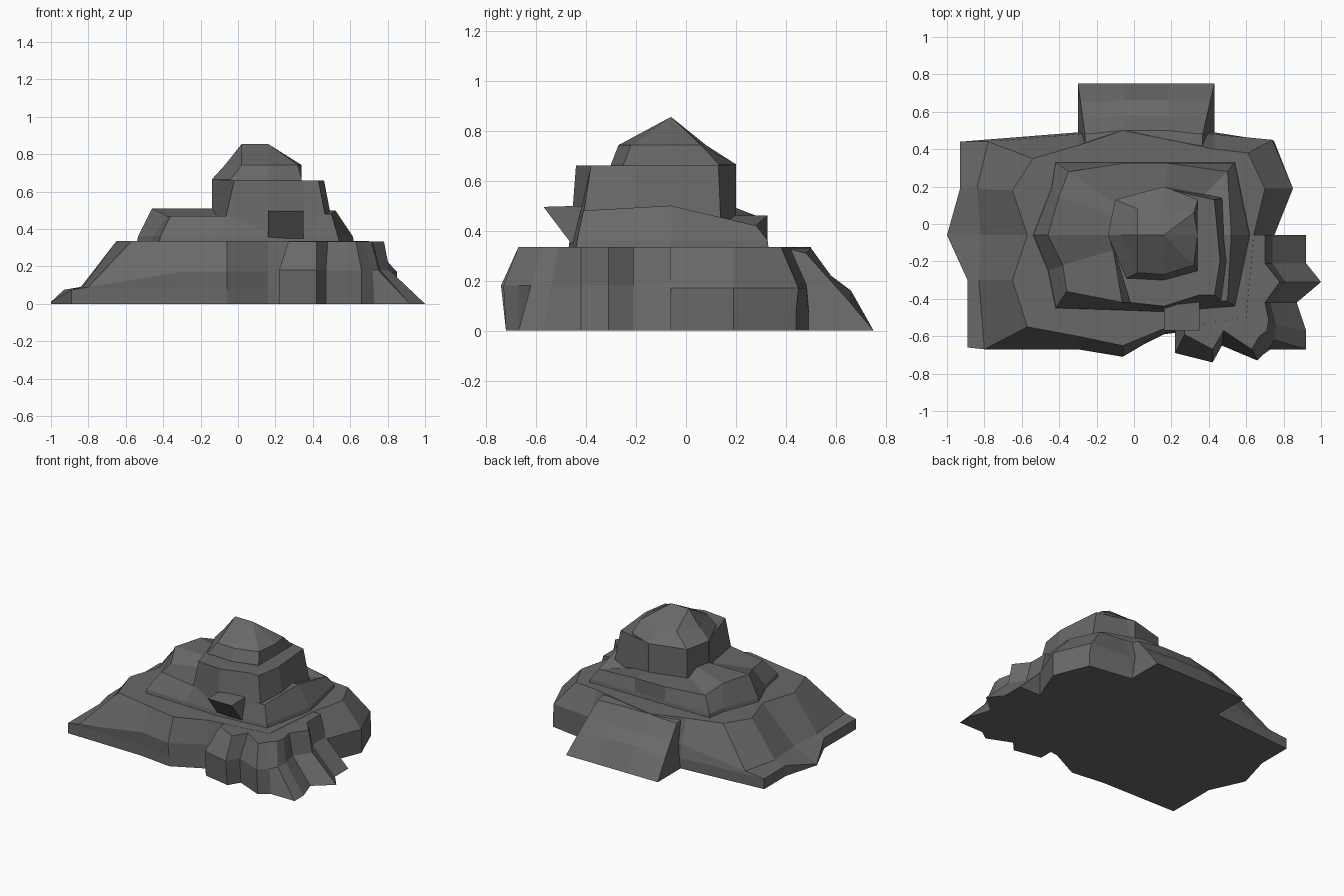
import bpy, bmesh

stone = bpy.data.materials.new("dark_stone")
stone.diffuse_color = (.14, .14, .14, 1)


def loft(name, rings, cap_top=True):
    """Skin a stack of equal-length rings of (x, y, z) points, capped at both ends."""
    bm = bmesh.new()
    vs = [[bm.verts.new(p) for p in r] for r in rings]
    n = len(rings[0])
    for a, b in zip(vs, vs[1:]):
        for i in range(n):
            j = (i + 1) % n
            bm.faces.new((a[i], a[j], b[j], b[i]))
    bm.faces.new(vs[0][::-1])
    if cap_top:
        bm.faces.new(vs[-1])
    bmesh.ops.remove_doubles(bm, verts=bm.verts[:], dist=0.001)
    bmesh.ops.recalc_face_normals(bm, faces=bm.faces[:])
    me = bpy.data.meshes.new(name)
    bm.to_mesh(me)
    bm.free()
    me.materials.append(stone)
    ob = bpy.data.objects.new(name, me)
    bpy.context.collection.objects.link(ob)
    return ob


def level(points, z):
    return [(x, y, z) for x, y in points]


# Broad rock base: footprint, low left ledge, mid break line, upper shoulder
foot = [(-1, -.06), (-.89, -.30), (-.89, -.66), (-.30, -.67), (-.06, -.70),
        (.16, -.59), (.66, -.52), (.75, -.06), (.85, .19), (.75, .44),
        (.43, .49), (-.06, .52), (-.30, .49), (-.93, .44), (-.93, .19)]
mid = [(-.82, -.06), (-.83, -.30), (-.80, -.67), (-.30, -.67), (-.06, -.71),
       (.16, -.58), (.66, -.52), (.75, -.06), (.85, .19), (.74, .45),
       (.43, .48), (-.06, .52), (-.30, .48), (-.78, .44), (-.84, .19)]
shoulder = [(-.57, -.06), (-.65, -.30), (-.57, -.55), (-.30, -.60), (-.06, -.65),
            (.16, -.56), (.60, -.50), (.64, -.06), (.70, .19), (.61, .38),
            (.43, .40), (-.06, .50), (-.30, .42), (-.54, .35), (-.65, .18)]
loft("rock_base", [level(foot, 0),
                   [(x, y, .01 if x < -.95 else .075) for x, y in foot],
                   [(x, y, .09 if x < -.7 else .17) for x, y in mid],
                   level(shoulder, .335)])

# Craggy buttress at the front right
b0 = [(.22, -.45), (.22, -.68), (.42, -.72), (.47, -.64), (.66, -.72), (.73, -.67), (.92, -.67),
      (.92, -.57), (.87, -.42), (1, -.31), (.92, -.21), (.92, -.06), (.60, -.06)]
b1 = [(.22, -.45), (.22, -.69), (.42, -.74), (.47, -.65), (.66, -.73), (.72, -.67), (.75, -.62),
      (.76, -.54), (.73, -.42), (.81, -.31), (.74, -.21), (.74, -.06), (.60, -.06)]
b2 = [(.27, -.45), (.27, -.59), (.42, -.67), (.48, -.57), (.63, -.67), (.67, -.60), (.71, -.57),
      (.72, -.51), (.70, -.42), (.78, -.31), (.70, -.21), (.70, -.06), (.60, -.06)]
loft("front_buttress", [level(b0, 0), level(b1, .18), level(b2, .334)])

# Sloping slab at the back, swept across x
side = [(.40, 0), (.49, 0), (.75, 0), (.65, .12), (.56, .22), (.48, .31), (.40, .33)]
core = [(.40, 0), (.49, 0), (.75, 0), (.66, .16), (.58, .22), (.50, .33), (.40, .335)]
loft("back_slab", [[(x - k * z, y, z) for y, z in prof]
                   for x, k, prof in ((-.30, -.12, side), (-.06, 0, core),
                                      (.18, 0, core), (.43, .2, side))])

# Middle tier with uneven rim; the inner ring carries the rim height inward
t0 = [(-.54, -.06), (-.46, -.25), (-.42, -.45), (-.10, -.46), (.16, -.47), (.54, -.44),
      (.62, -.06), (.54, .33), (.18, .33), (-.06, .33), (-.42, .33), (-.44, .20)]
t1 = [(-.46, -.06, .51), (-.38, -.22, .47), (-.36, -.36, .47), (-.06, -.42, .47),
      (.16, -.43, .48), (.50, -.41, .48), (.52, -.06, .50), (.50, .28, .42),
      (.18, .325, .46), (-.06, .325, .46), (-.35, .28, .46), (-.40, .15, .51)]
loft("middle_tier", [level(t0, .33), [(x * .99, y * .99, .36) for x, y in t0], t1,
                     [(.15 + (x - .15) * .45, -.06 + (y + .06) * .45, z) for x, y, z in t1]])

# Upper tier
u0 = [(-.14, -.06), (-.08, -.42), (.16, -.46), (.35, -.44), (.48, -.42),
      (.51, -.20), (.48, .14), (.16, .20), (-.10, .13)]
u1 = [(-.13, -.06), (-.02, -.42), (.16, -.44), (.35, -.38), (.43, -.38),
      (.46, -.20), (.43, .13), (.16, .19), (-.09, .12)]
loft("upper_tier", [level(u0, .40), level(u1, .66)])

# Faceted summit rising to a short ridge
d0 = [(-.14, -.06), (-.10, .13), (.16, .20), (.34, .13), (.34, -.06),
      (.34, -.25), (.16, -.30), (-.04, -.29)]
d1 = [(-.07, -.06), (.02, .08), (.16, .08), (.32, .06), (.34, -.06),
      (.32, -.22), (.16, -.27), (.02, -.26)]
ridge = [(.02 if x < .1 else .16, -.06) for x, y in d1]
loft("summit", [level(d0, .45), level(d0, .665), level(d1, .742), level(ridge, .855)],
     cap_top=False)

# Overhanging ledge on the front face
loft("front_ledge", [[(x, -.40, .34), (x, -.46, .35), (x, -.57, .495), (x, -.40, .50)]
                     for x in (.16, .35)])
